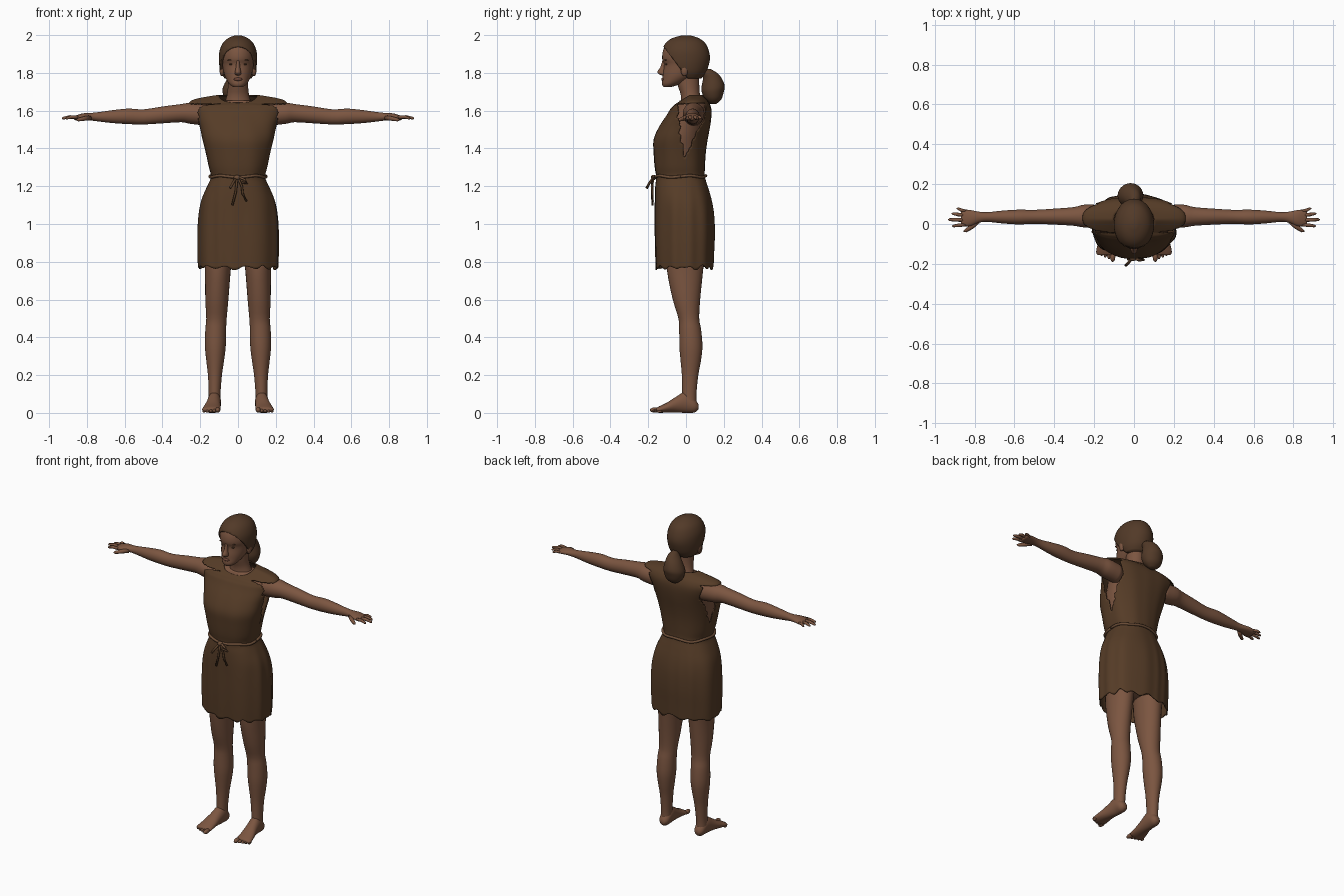
import bpy, bmesh, math, random
from mathutils import Vector, Matrix

random.seed(4)
if "Cube" in bpy.data.objects:
    bpy.data.objects.remove(bpy.data.objects["Cube"])


def material(name, rgb):
    m = bpy.data.materials.new(name)
    m.use_nodes = True
    m.diffuse_color = (*rgb, 1)
    bsdf = m.node_tree.nodes["Principled BSDF"]
    bsdf.inputs["Base Color"].default_value = (*rgb, 1)
    bsdf.inputs["Roughness"].default_value = 0.9
    return m


SKIN = material("brown skin", (0.2, 0.092, 0.052))
LIP = material("lip brown", (0.15, 0.06, 0.038))
CLOTH = material("rough brown cloth", (0.092, 0.045, 0.02))
HAIR = material("dark brown hair", (0.085, 0.042, 0.021))
ROPE = material("rope brown", (0.15, 0.075, 0.038))


def finish(name, bm, mat):
    bmesh.ops.recalc_face_normals(bm, faces=bm.faces)
    for f in bm.faces:
        f.smooth = True
    mesh = bpy.data.meshes.new(name)
    bm.to_mesh(mesh)
    bm.free()
    mesh.materials.append(mat)
    obj = bpy.data.objects.new(name, mesh)
    bpy.context.collection.objects.link(obj)
    return obj


def resample(rows, steps):
    """Smooth in-between rows by Catmull-Rom interpolation."""
    out = []
    for i in range(len(rows) - 1):
        a, b, c, d = (rows[min(max(i + k, 0), len(rows) - 1)] for k in (-1, 0, 1, 2))
        for s in range(steps):
            t = s / steps
            out.append([q + t / 2 * (r - p + t * (2 * p - 5 * q + 4 * r - w + t * (3 * (q - r) + w - p)))
                        for p, q, r, w in zip(a, b, c, d)])
    return out + [list(rows[-1])]


def skin_rings(rings, seg, power=2.0, caps=True):
    """Bridge rings given as centre and two half axes."""
    bm = bmesh.new()
    loops = []
    for centre, u, v in rings:
        loop = []
        for i in range(seg):
            a = math.tau * i / seg
            c, s = math.cos(a), math.sin(a)
            p = centre + u * math.copysign(abs(c) ** (2 / power), c) \
                + v * math.copysign(abs(s) ** (2 / power), s)
            loop.append(bm.verts.new(p))
        loops.append(loop)
    for lo, hi in zip(loops, loops[1:]):
        for i in range(seg):
            j = (i + 1) % seg
            bm.faces.new((lo[i], lo[j], hi[j], hi[i]))
    if caps:
        bm.faces.new(loops[0])
        bm.faces.new(loops[-1])
    return bm, loops


def loft(rows, axis="z", side=1, seg=28, steps=3, power=2.0, caps=True):
    """Rows: position, low, high, half width, centre offset."""
    rings = []
    for t, lo, hi, w, c in resample([(*r, 0)[:5] for r in rows], steps):
        mid, half = (lo + hi) / 2, (hi - lo) / 2
        if axis == "z":
            ring = [Vector((c, mid, t)), Vector((w, 0, 0)), Vector((0, half, 0))]
        elif axis == "y":
            ring = [Vector((c, t, mid)), Vector((w, 0, 0)), Vector((0, 0, half))]
        else:
            ring = [Vector((t, c, mid)), Vector((0, w, 0)), Vector((0, 0, half))]
        ring[0].x *= side
        rings.append(ring)
    return skin_rings(rings, seg, power, caps)


def rod(name, points, radii, mat, seg=10):
    pts = [Vector(p) for p in points]
    rings = []
    for i, p in enumerate(pts):
        d = (pts[min(i + 1, len(pts) - 1)] - pts[max(i - 1, 0)]).normalized()
        u = d.cross(Vector((0, 0, 1)) if abs(d.z) < 0.9 else Vector((0, 1, 0))).normalized()
        r = radii[min(i, len(radii) - 1)]
        rings.append((p, u * r, d.cross(u) * r))
    return finish(name, skin_rings(rings, seg)[0], mat)


def blob(name, centre, size, mat):
    bm = bmesh.new()
    bmesh.ops.create_uvsphere(bm, u_segments=16, v_segments=10, radius=1,
                              matrix=Matrix.Translation(centre) @ Matrix.Diagonal((*size, 1)))
    return finish(name, bm, mat)


# Body under the clothes
torso = [(.84, -.09, .09, .14), (.95, -.12, .125, .18), (1.1, -.13, .115, .17), (1.25, -.14, .085, .128),
         (1.38, -.15, .09, .152), (1.45, -.15, .098, .168), (1.52, -.12, .11, .178), (1.6, -.068, .115, .19),
         (1.63, -.045, .108, .17), (1.655, -.032, .085, .1)]
finish("torso", loft(torso)[0], SKIN)
neck = [(1.62, -.03, .1, .08), (1.68, -.027, .075, .059), (1.74, -.045, .07, .053), (1.8, -.05, .07, .053)]
finish("neck", loft(neck)[0], SKIN)

# Head and face
head = [(1.724, -.118, -.085, .022), (1.74, -.127, -.03, .045), (1.77, -.124, .03, .064), (1.8, -.122, .07, .075),
        (1.845, -.116, .095, .083), (1.875, -.126, .105, .088), (1.92, -.121, .1, .086), (1.96, -.098, .08, .07),
        (1.982, -.06, .05, .04)]
finish("head", loft(head, seg=36)[0], SKIN)
nose = [(1.865, -.125, -.1, .008), (1.83, -.136, -.1, .011), (1.807, -.151, -.1, .016),
        (1.794, -.145, -.1, .017), (1.787, -.128, -.1, .01)]
finish("nose", loft(nose, seg=16)[0], SKIN)
blob("lips", (0, -.121, 1.766), (.023, .01, .009), LIP)
for side, label in ((1, "left"), (-1, "right")):
    blob(label + "_eye", (side * .034, -.103, 1.846), (.014, .006, .005), HAIR)
    blob(label + "_brow", (side * .036, -.107, 1.868), (.02, .007, .003), HAIR)
    blob(label + "_ear", (side * .085, -.008, 1.815), (.013, .02, .032), SKIN)

# Hair cap cut along a slanted hairline
cap = [(1.77, -.05, .08, .07), (1.8, -.1, .105, .09), (1.84, -.125, .12, .099), (1.88, -.133, .127, .101),
       (1.92, -.129, .12, .097), (1.96, -.106, .1, .079), (1.985, -.07, .065, .05), (1.999, -.02, .02, .015)]
bm, _ = loft(cap, seg=40)
bmesh.ops.bisect_plane(bm, geom=bm.verts[:] + bm.edges[:] + bm.faces[:], plane_co=(0, -.12, 1.94),
                       plane_no=(0, -.165, -.125), clear_outer=True)
hair = finish("hair_cap", bm, HAIR)
thick = hair.modifiers.new("thickness", "SOLIDIFY")
thick.thickness = .012
tail = [(1.635, .13, .16, .02, -.018), (1.66, .1, .187, .05, -.018), (1.7, .083, .2, .064, -.018),
        (1.73, .083, .205, .061, -.016), (1.77, .09, .19, .046, -.01), (1.8, .085, .165, .03), (1.82, .09, .13, .014)]
finish("ponytail", loft(tail)[0], HAIR)

# Arms, hands, legs and feet
arm = [(.16, 1.52, 1.635, .055, .04), (.25, 1.53, 1.642, .057, .04), (.3, 1.539, 1.635, .047, .038),
       (.4, 1.533, 1.622, .04, .037), (.5, 1.527, 1.607, .035, .036), (.58, 1.529, 1.611, .037, .035),
       (.66, 1.534, 1.603, .032, .035), (.74, 1.543, 1.592, .024, .035), (.78, 1.548, 1.588, .028, .034),
       (.82, 1.55, 1.586, .04, .03), (.858, 1.549, 1.575, .042, .03), (.868, 1.554, 1.57, .036, .03)]
leg = [(1, -.1, .1, .085, .1), (.85, -.1, .1, .076, .105), (.75, -.1, .09, .068, .107), (.6, -.07, .075, .061, .112),
       (.5, -.04, .07, .054, .114), (.44, -.036, .08, .055, .118), (.35, -.035, .087, .055, .12),
       (.27, -.028, .078, .046, .121), (.2, -.022, .065, .037, .122), (.1, -.02, .055, .031, .124),
       (.05, -.02, .055, .032, .125)]
foot = [(.066, .018, .045, .015, .124), (.045, .002, .075, .031, .124), (0, 0, .112, .035, .125),
        (-.05, .002, .087, .038, .13), (-.1, .002, .055, .045, .137), (-.14, 0, .036, .049, .141),
        (-.155, .004, .028, .042, .142)]
fingers = {"little": (.064, .89, .078, .008), "ring": (.043, .915, .052, .009),
           "middle": (.02, .932, .022, .0095), "index": (-.003, .912, -.01, .009)}
for side, label in ((1, "left"), (-1, "right")):
    finish(label + "_arm", loft(arm, "x", side)[0], SKIN)
    for finger, (y0, x1, y1, r) in fingers.items():
        mid = (side * (.85 + x1) / 2, (y0 + y1) / 2, 1.567)
        rod(f"{label}_{finger}_finger", [(side * .845, y0, 1.564), mid, (side * (x1 - .006), y1, 1.56),
                                         (side * x1, y1, 1.558)], [r, r, r * .75, r * .3], SKIN)
    rod(label + "_thumb", [(side * .785, .015, 1.562), (side * .815, -.014, 1.558), (side * .845, -.034, 1.552),
                           (side * .855, -.037, 1.55)], [.014, .012, .009, .003], SKIN)
    finish(label + "_leg", loft(leg, "z", side)[0], SKIN)
    finish(label + "_foot", loft(foot, "y", side)[0], SKIN)
    for k in range(5):
        r = .014 if k == 0 else .0105 - .0008 * k
        blob(f"{label}_toe_{k + 1}", (side * (.107 + .0185 * k), -.164 + .006 * k, r + .001),
             (r * .95, r * 1.9, r), SKIN)

# Tunic shell: neckline dip, folds, ragged hem and open armholes
tunic = [(.77, -.16, .145, .212), (.85, -.163, .148, .215), (.95, -.165, .152, .215), (1.05, -.165, .148, .209),
         (1.13, -.165, .135, .194), (1.2, -.163, .115, .164), (1.25, -.158, .1, .143), (1.3, -.166, .1, .155),
         (1.38, -.172, .105, .172), (1.45, -.172, .115, .19), (1.52, -.14, .128, .207), (1.58, -.1, .135, .235),
         (1.62, -.078, .132, .257), (1.65, -.066, .118, .252), (1.668, -.056, .1, .2), (1.684, -.045, .088, .1)]
bm, loops = loft(tunic, seg=64, steps=3, power=2.35, caps=False)
for v in bm.verts:
    angle = math.atan2(v.co.y, v.co.x)
    if v.co.z < 1.25:
        fold = 1 + .02 * min(1, (1.25 - v.co.z) * 5) * math.sin(11 * angle + 2 * math.sin(3 * angle))
    else:
        fold = 1 + .008 * math.sin(9 * angle + 4 * v.co.z)
    v.co.x *= fold
    v.co.y *= fold
    rise = max(0, v.co.z - 1.61) / .074
    front = max(0, .02 - v.co.y) / .065
    v.co.z -= .042 * rise * min(1, front)
for i, v in enumerate(loops[0]):
    v.co.z += .01 * math.sin(i * 1.3) + random.uniform(-.009, .009)


def in_armhole(p):
    up = (p.z - 1.35) / .22
    width = .075 * min(up, 1)
    return abs(p.x) > .1 and 0 < up and p.z < 1.637 and abs(p.y - (-.01 + .04 * min(up, 1))) < width


gone = [f for f in bm.faces if in_armhole(f.calc_center_median())]
bmesh.ops.delete(bm, geom=gone, context="FACES")
dress = finish("tunic", bm, CLOTH)
smooth = dress.modifiers.new("soften", "SUBSURF")
smooth.levels = smooth.render_levels = 1
dress.modifiers.new("thickness", "SOLIDIFY").thickness = .006

# Rope belt with knot and loose ends
belt = []
for i in range(49):
    a = math.tau * i / 48
    c, s = math.cos(a), math.sin(a)
    belt.append((.149 * math.copysign(abs(c) ** .85, c), -.029 + .134 * math.copysign(abs(s) ** .85, s),
                 1.252 + .004 * math.sin(5 * a)))
rod("rope_belt", belt, [.008], ROPE, 8)
blob("belt_knot", (-.005, -.172, 1.246), (.018, .014, .014), ROPE)
rod("left_rope_end", [(0, -.172, 1.245), (.02, -.18, 1.2), (.025, -.178, 1.16), (.045, -.176, 1.12)], [.006], CLOTH)
rod("right_rope_end", [(-.01, -.172, 1.245), (-.028, -.195, 1.215), (-.042, -.208, 1.19)], [.007], CLOTH)
rod("middle_rope_end", [(-.005, -.175, 1.24), (-.012, -.18, 1.17), (-.03, -.177, 1.1)], [.006], CLOTH)
rod("rope_bow", [(0, -.175, 1.25), (.035, -.182, 1.235), (.05, -.18, 1.215), (.02, -.182, 1.22)], [.006], ROPE)
